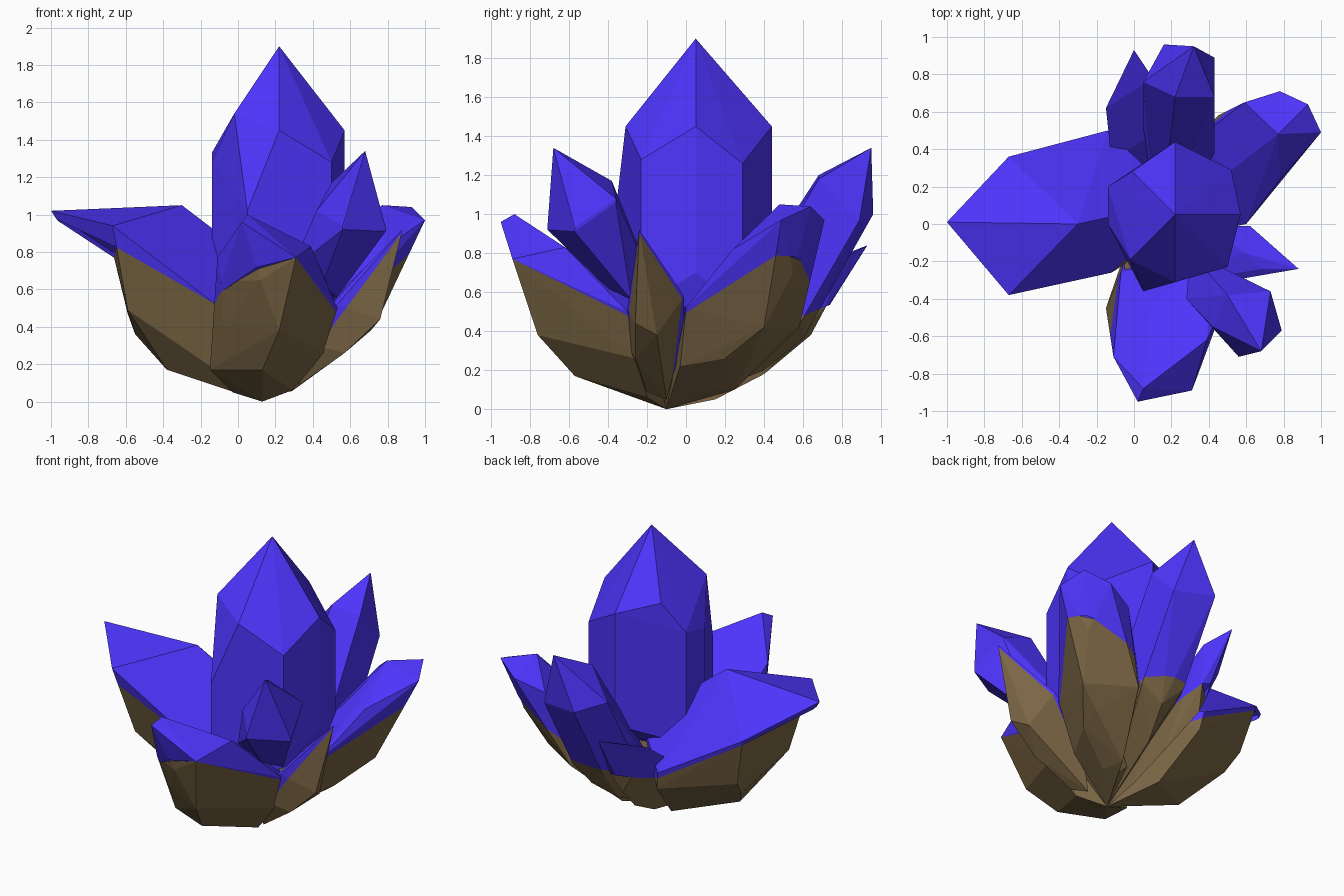
import bpy, bmesh
from mathutils import Vector as V


def material(name, color):
    m = bpy.data.materials.new(name)
    m.diffuse_color = (*color, 1)
    return m


BLUE = material("violet_crystal", (0.075, 0.035, 0.98))
BROWN = material("brown_rock", (0.20, 0.135, 0.06))
ROOT = (.13, -.10, 0)          # lowest point shared by every lobe


def hull_object(name, pts, mat, plane=None, keep_top=True):
    """Convex faceted block, optionally trimmed above or below a plane."""
    bm = bmesh.new()
    for p in pts:
        bm.verts.new(p)
    res = bmesh.ops.convex_hull(bm, input=bm.verts[:])
    junk = {g for g in res["geom_interior"] + res["geom_unused"]
            if isinstance(g, bmesh.types.BMVert)}
    bmesh.ops.delete(bm, geom=list(junk), context='VERTS')
    if plane:
        co, no = plane
        bmesh.ops.bisect_plane(bm, geom=bm.verts[:] + bm.edges[:] + bm.faces[:],
                               plane_co=co, plane_no=no,
                               clear_inner=keep_top, clear_outer=not keep_top)
    bmesh.ops.dissolve_limit(bm, angle_limit=0.03, verts=bm.verts[:], edges=bm.edges[:])
    bmesh.ops.recalc_face_normals(bm, faces=bm.faces[:])
    me = bpy.data.meshes.new(name)
    bm.to_mesh(me)
    bm.free()
    me.materials.append(mat)
    bpy.context.collection.objects.link(bpy.data.objects.new(name, me))


def crystal(name, crown, drop, belly=(), split=None):
    """Crown = tip then shoulders; shoulders are extruded by drop into the rock.
    split (h, a, b): rock lies below z = h + a*x + b*y and ignores the tip."""
    pts = [V(p) for p in crown] + [V(p) + V(drop) for p in crown[1:]] + [V(p) for p in belly]
    if not split:
        return hull_object(name + "_crystal", pts, BLUE)
    h, a, b = split
    plane = (V((0, 0, h)), V((-a, -b, 1)))
    hull_object(name + "_crystal", pts, BLUE, plane, True)
    hull_object(name + "_rock", pts[1:], BROWN, plane, False)


# tall central crystal
crystal("central", [(.22, .05, 1.90), (.22, .44, 1.45), (.57, .05, 1.45), (.22, -.31, 1.45),
                    (-.02, -.19, 1.54), (-.01, .28, 1.52), (.50, -.23, 1.28), (.52, .29, 1.26),
                    (.05, -.36, 1.02), (-.14, .20, 1.33), (-.14, .0, 1.28)], (0, 0, -.75))

# wide lobe on the left
crystal("left", [(-1, .01, 1.02), (-.30, 0, 1.05), (-.67, -.38, .94), (-.67, .36, .80)],
        (.55, .12, -.42),
        [(-.59, -.25, .49), (-.59, .30, .47), (-.55, .20, .36), (-.38, -.03, .17),
         (-.14, .50, .50), (-.03, .20, .10), ROOT], (.43, -.56, -.09))

# front lobe
crystal("front", [(.02, -.95, .96), (.05, -.88, 1.0), (.31, -.89, .77), (-.11, -.71, .77),
                  (.39, -.62, .83), (-.09, -.73, .64), (.12, -.85, .65)], (.04, .45, -.36),
        [(-.08, -.62, .40), (.22, -.76, .38), (-.15, -.45, .17), (.13, -.57, .17),
         (.53, -.30, .50), (.46, -.26, .26), (.29, -.20, .06), (-.03, -.10, .05), ROOT],
        (.207, .2, -.563))

# back right lobe
crystal("back_right", [(.93, .64, 1.04), (1.0, .49, .97), (.77, .48, 1.05), (.78, .71, .97),
                       (.59, .65, .90), (.78, .24, .82), (.82, .55, .70), (.82, .36, .69)],
        (-.26, -.20, -.36),
        [(.74, .40, .42), (.59, .35, .30), (.57, .20, .26), (.33, .10, .10), (.30, .25, .10),
         (.45, .58, .42), (.60, 0, .52), (.45, -.03, .22), ROOT],
        (.17, .55, .25))

# sharp spike on the right
crystal("right_spike", [(.58, -.15, .62), (.88, -.24, .92), (.62, -.01, .58), (.53, -.30, .52)],
        (-.2, 0, -.2),
        [(.76, -.26, .44), (.71, -.15, .38), (.57, -.26, .26), (.33, -.2, .09), (.28, -.1, .05)],
        (-.28, 1.35, 0))

# upright crystal between front and right, narrowing to its foot
crystal("front_right", [(.68, -.68, 1.34), (.50, -.38, 1.17), (.73, -.36, 1.08), (.79, -.57, .93),
                        (.56, -.71, .94), (.42, -.55, 1.02)], (0, 0, -.02),
        [(.53, -.28, .56), (.45, -.40, .62), (.28, -.40, .70), (.30, -.15, .6)])

# tall back crystal
crystal("back", [(.32, .95, 1.34), (.16, .96, 1.0), (.43, .89, .97), (.43, .68, 1.18),
                 (.22, .68, 1.20), (.05, .76, 1.02)], (0, -.30, -.52),
        [(.28, .60, .36), (.22, .40, .20), ROOT], (.24, 0, .40))

# small pointed lobe at the back
crystal("back_spike", [(0, .93, .84), (-.15, .62, .72), (.10, .78, .76), (.06, .72, .53)],
        (.03, -.28, -.20),
        [(.02, .64, .38), (.10, .40, .18), (.13, .15, .05), ROOT], (.24, 0, .40))

# rock core filling the middle of the bowl
hull_object("rock_core", [ROOT, (.25, .15, .08), (-.05, .3, .40), (.4, .30, .40),
                          (.45, -.2, .40), (-.05, -.3, .38)], BROWN)
